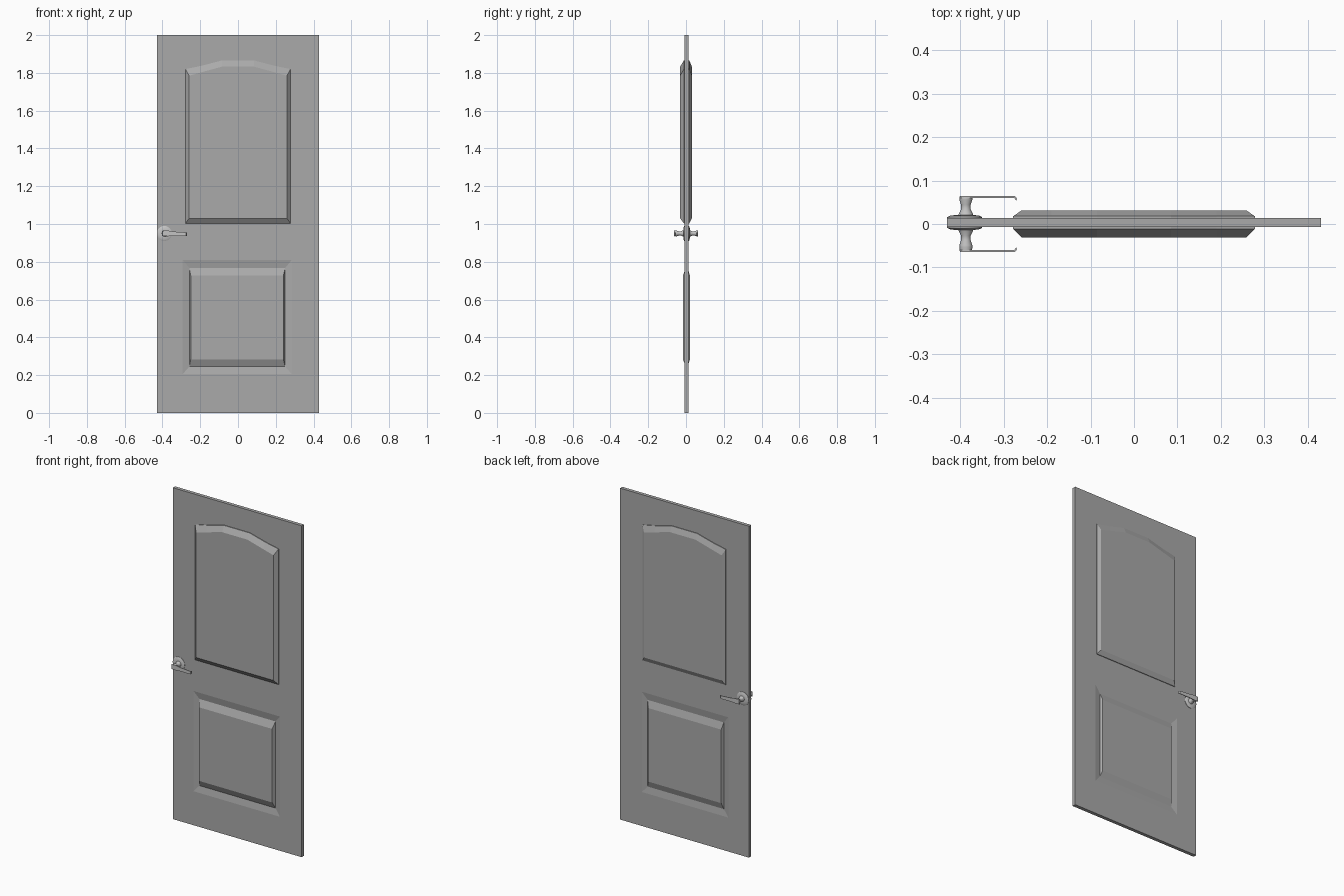
import bpy, bmesh
from math import cos, sin, pi

if "Cube" in bpy.data.objects:
    bpy.data.objects.remove(bpy.data.objects["Cube"])


def material(name, value):
    m = bpy.data.materials.new(name)
    m.use_nodes = True
    colour = (value, value, value, 1)
    m.diffuse_color = colour
    m.node_tree.nodes["Principled BSDF"].inputs["Base Color"].default_value = colour
    return m


paint = material("grey paint", 0.4)
metal = material("satin metal", 0.55)


def finish(name, bm, mat, smooth=False):
    bmesh.ops.remove_doubles(bm, verts=bm.verts, dist=0.00001)
    bmesh.ops.recalc_face_normals(bm, faces=bm.faces)
    mesh = bpy.data.meshes.new(name)
    bm.to_mesh(mesh)
    bm.free()
    mesh.materials.append(mat)
    ob = bpy.data.objects.new(name, mesh)
    bpy.context.collection.objects.link(ob)
    if smooth:
        bpy.ops.object.select_all(action="DESELECT")
        ob.select_set(True)
        bpy.context.view_layer.objects.active = ob
        bpy.ops.object.shade_smooth_by_angle(angle=0.7)
    return ob


def loft(bm, rings, cap_start=True):
    """Bridge rings of points and cap the ends."""
    loops = [[bm.verts.new(p) for p in ring] for ring in rings]
    for a, b in zip(loops, loops[1:]):
        for i in range(len(a)):
            j = (i + 1) % len(a)
            bm.faces.new((a[i], a[j], b[j], b[i]))
    bm.faces.new(loops[-1])
    if cap_start:
        bm.faces.new(loops[0])


def rect(x0, x1, z0, z1, y):
    return [(x0, y, z0), (x1, y, z0), (x1, y, z1), (x0, y, z1)]


def arch(half, bottom, shoulder, crown, y):
    mid = shoulder + (crown - shoulder) * 0.4
    right = [(half, bottom), (half, shoulder), (0.19, mid), (0.085, crown)]
    outline = right + [(-x, z) for x, z in reversed(right)]
    return [(x, y, z) for x, z in outline]


def circle(cx, cz, r, y, n=24):
    return [(cx + r * cos(2 * pi * i / n), y, cz + r * sin(2 * pi * i / n)) for i in range(n)]


# Slab with an opening on each face for the sunken lower panel
FRONT, BACK = -0.007, 0.014
xs, zs = [-0.43, -0.293, 0.285, 0.43], [0, 0.205, 0.81, 2]
bm = bmesh.new()
for y in (FRONT, BACK):
    for i in range(3):
        for k in range(3):
            if (i, k) != (1, 1):
                cell = rect(xs[i], xs[i + 1], zs[k], zs[k + 1], y)
                bm.faces.new([bm.verts.new(p) for p in cell])
bmesh.ops.remove_doubles(bm, verts=bm.verts, dist=0.00001)
rim = [e for e in bm.edges if e.is_boundary and
       (all(abs(abs(v.co.x) - 0.43) < 0.001 for v in e.verts) or
        all(v.co.z < 0.001 for v in e.verts) or all(v.co.z > 1.999 for v in e.verts))]
bmesh.ops.bridge_loops(bm, edges=rim)

# Lower panels: sunken groove rising to a raised field
for face, valley, field in ((FRONT, 0.001, -0.017), (BACK, 0.008, 0.021)):
    loft(bm, [rect(xs[1], xs[2], zs[1], zs[2], face),
              rect(-0.258, 0.25, 0.245, 0.768, valley),
              rect(-0.25, 0.24, 0.283, 0.727, field)], cap_start=False)
finish("door_slab", bm, paint)

# Upper arched raised panels and the lever handles on both faces
for side, face, label in ((-1, FRONT, "front"), (1, BACK, "back")):
    bm = bmesh.new()
    loft(bm, [arch(0.278, 1.003, 1.82, 1.866, face),
              arch(0.278, 1.003, 1.82, 1.866, face + side * 0.004),
              arch(0.259, 1.03, 1.785, 1.833, side * 0.031)])
    finish(label + "_upper_panel", bm, paint)

    # Rose: low dome against the door
    bm = bmesh.new()
    loft(bm, [circle(-0.39, 0.95, r, face + side * d)
              for r, d in ((0.04, 0), (0.04, 0.002), (0.034, 0.005), (0.02, 0.007))])
    finish(label + "_handle_rose", bm, metal, True)

    # Neck: waisted spindle
    bm = bmesh.new()
    neck = ((0.018, 0.003), (0.016, 0.01), (0.011, 0.02), (0.011, 0.03),
            (0.015, 0.042), (0.015, 0.046))
    loft(bm, [circle(-0.387, 0.95, r, face + side * d) for r, d in neck]
         + [circle(-0.387, 0.95, 0.014, side * 0.063)])
    finish(label + "_handle_neck", bm, metal, True)

    # Lever: thin tapered blade with a tip turned towards the door
    bm = bmesh.new()
    path = ((-0.4, 0.064, 0.014), (-0.37, 0.064, 0.015), (-0.34, 0.064, 0.011),
            (-0.3, 0.064, 0.01), (-0.274, 0.064, 0.009), (-0.269, 0.058, 0.008))
    rings = []
    for x, y, h in path:
        z = 0.95 - max(0, x + 0.37) * 0.04
        rings.append([(x, side * y, z - h), (x, side * y, z + h),
                      (x - 0.002, side * (y - 0.004), z + h),
                      (x - 0.002, side * (y - 0.004), z - h)])
    loft(bm, rings)
    finish(label + "_handle_lever", bm, metal, True)
